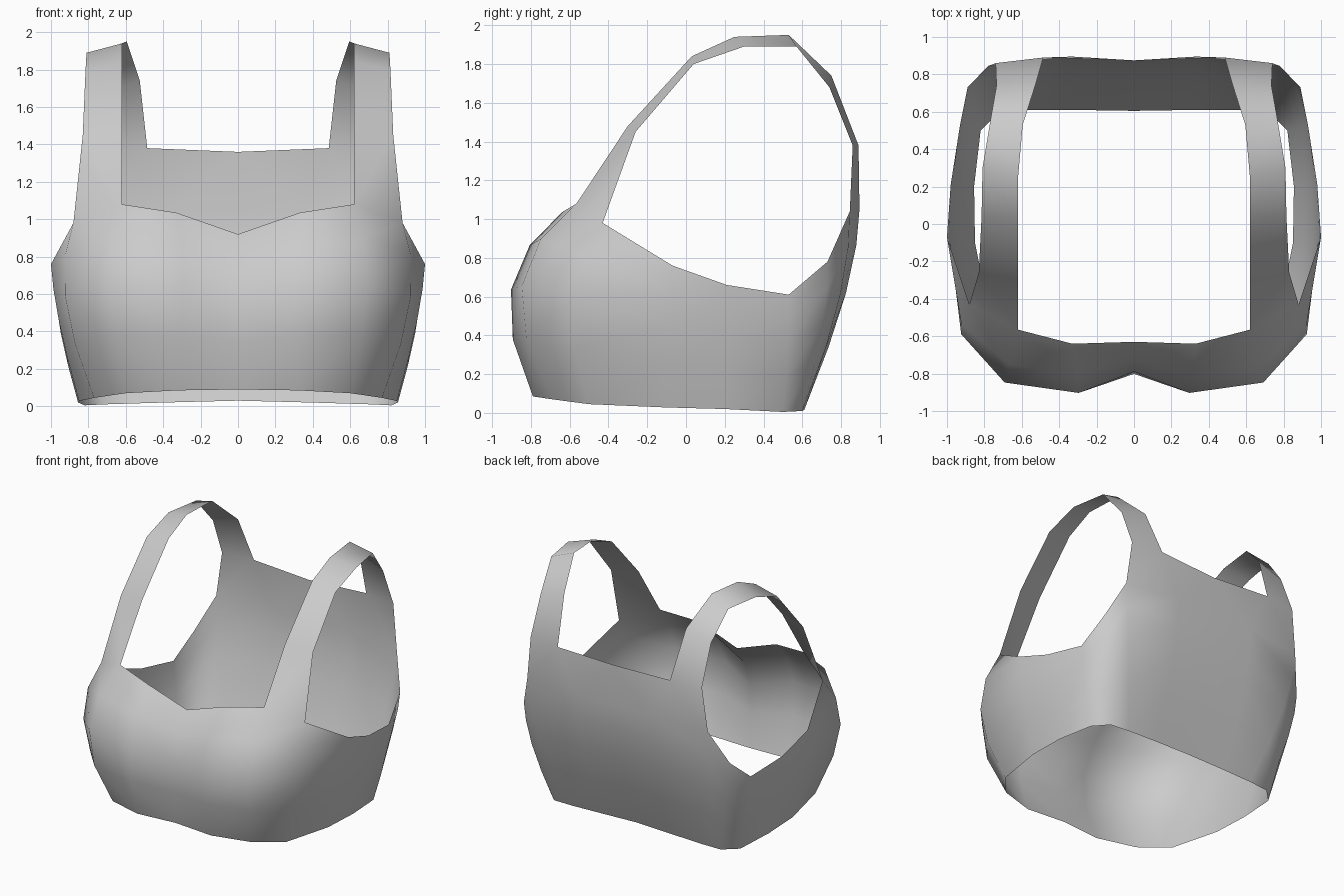
import bpy, bmesh
from mathutils import Vector as V

if "Cube" in bpy.data.objects:
    bpy.data.objects.remove(bpy.data.objects["Cube"])

# Body columns, centre front to centre back: bottom, top, outward bulge (x, y)
COLUMNS = [
    ((0, -.77, .09), (0, -.63, .92), (0, -.10)),
    ((.32, -.79, .085), (.33, -.64, 1.035), (-.03, -.20)),
    ((.60, -.69, .07), (.62, -.565, 1.08), (.08, -.23)),
    ((.77, -.50, .045), (.88, -.43, .98), (.09, -.13)),
    ((.85, -.10, .028), (1.0, -.07, .76), (.02, 0)),
    ((.855, .20, .02), (.98, .21, .66), (.02, 0)),
    ((.82, .50, .005), (.93, .53, .61), (.02, .01)),
    ((.72, .60, .01), (.89, .73, .78), (.02, .03)),
    ((.56, .61, .015), (.78, .845, 1.04), (.03, .05)),
    ((.32, .61, .022), (.33, .895, 1.05), (0, .05)),
    ((0, .605, .03), (0, .875, 1.05), (0, .05)),
]
LEVELS = [(0, 0), (.31, .75), (.58, 1), (.82, .7), (1, 0)]

# Strap cross-sections from front to back: inner edge, outer edge
STRAP = [
    ((.62, -.30, 1.48), (.83, -.26, 1.45)),
    ((.62, .03, 1.84), (.815, .04, 1.80)),
    ((.62, .25, 1.94), (.81, .30, 1.89)),
    ((.595, .53, 1.95), (.765, .57, 1.89)),
    ((.525, .75, 1.74), (.735, .74, 1.68)),
]

bm = bmesh.new()

# Body band and cups
grid = []
for low, high, bulge in COLUMNS:
    grid.append([bm.verts.new(V(low).lerp(V(high), t) + V((*bulge, 0)) * k)
                 for t, k in LEVELS])
for a, b in zip(grid, grid[1:]):
    for i in range(len(LEVELS) - 1):
        bm.faces.new((a[i], b[i], b[i + 1], a[i + 1]))

# Upper back panel
upper = [bm.verts.new(p) for p in ((.74, .86, 1.38), (.485, .89, 1.38), (0, .875, 1.36))]
for i in range(2):
    bm.faces.new((grid[8 + i][-1], grid[9 + i][-1], upper[i + 1], upper[i]))

# Shoulder strap joining the cup to the back panel
pairs = [(grid[2][-1], grid[3][-1])]
pairs += [(bm.verts.new(i), bm.verts.new(o)) for i, o in STRAP]
pairs.append((upper[1], upper[0]))
for (i0, o0), (i1, o1) in zip(pairs, pairs[1:]):
    bm.faces.new((i0, o0, o1, i1))

# Mirror to the other side
bmesh.ops.mirror(bm, geom=bm.verts[:] + bm.edges[:] + bm.faces[:],
                 axis='X', merge_dist=.0005)
bmesh.ops.recalc_face_normals(bm, faces=bm.faces[:])
ref = min(bm.faces, key=lambda f: f.calc_center_median().y)
if ref.normal.y > 0:
    bmesh.ops.reverse_faces(bm, faces=bm.faces[:])
for f in bm.faces:
    f.smooth = True

mesh = bpy.data.meshes.new("sports_top")
bm.to_mesh(mesh)
bm.free()
bpy.context.collection.objects.link(bpy.data.objects.new("sports_top", mesh))
